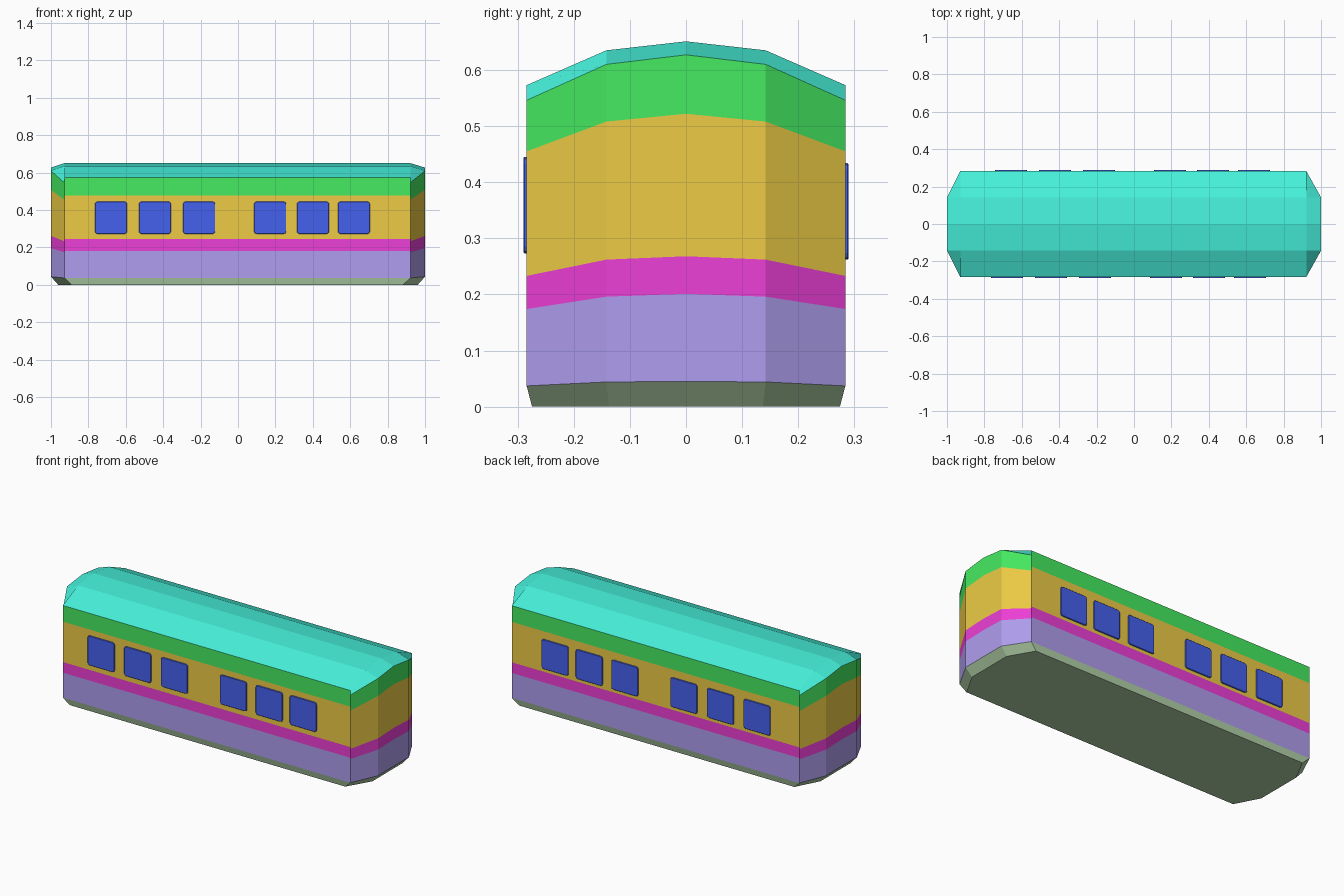
import bpy, bmesh

if "Cube" in bpy.data.objects:
    bpy.data.objects.remove(bpy.data.objects["Cube"])

W, H = 0.284, 0.142          # half width, half width of the flat end
XL, XR = -0.928, 0.921       # where the chamfered ends begin


def make(name, verts, faces, color):
    mesh = bpy.data.meshes.new(name)
    mesh.from_pydata(verts, [], faces)
    mesh.update()
    obj = bpy.data.objects.new(name, mesh)
    bpy.context.collection.objects.link(obj)
    mat = bpy.data.materials.get(color[0]) or bpy.data.materials.new(color[0])
    mat.diffuse_color = (*color[1], 1)
    mat.use_nodes = True
    mat.node_tree.nodes["Principled BSDF"].inputs["Base Color"].default_value = mat.diffuse_color
    mesh.materials.append(mat)
    return obj


TEAL = ("teal", (0.06, 0.87, 0.70))
GREEN = ("green", (0.06, 0.83, 0.12))
ORANGE = ("orange", (0.85, 0.60, 0.06))
MAGENTA = ("magenta", (0.85, 0.05, 0.68))
PURPLE = ("purple", (0.43, 0.34, 0.86))
SAGE = ("sage", (0.45, 0.65, 0.40))
BLUE = ("blue", (0.06, 0.12, 0.85))

# Plan walls, counter-clockwise: (points, kinds); kinds pick the band height
right_end = [(XR, -W), (1, -H), (1, 0), (1, H), (XR, W)]
left_end = [(XL, W), (-1, H), (-1, 0), (-1, -H), (XL, -W)]
end_kinds = ["corner", "mid", "centre", "mid", "corner"]
walls = [
    ([(XL, -W), (XR, -W)], ["side", "side"]),
    (right_end, end_kinds),
    ([(XR, W), (XL, W)], ["side", "side"]),
    (left_end, end_kinds),
]

# Band boundaries, bottom to top (they arch upwards on the ends)
levels = {
    "side":   [0.037, 0.182, 0.244, 0.479, 0.573],
    "corner": [0.037, 0.174, 0.233, 0.455, 0.546],
    "mid":    [0.044, 0.196, 0.262, 0.508, 0.610],
    "centre": [0.045, 0.201, 0.268, 0.522, 0.627],
}

# Body bands
bands = [("lower_band", PURPLE), ("trim_stripe", MAGENTA),
         ("window_band", ORANGE), ("upper_band", GREEN)]
for k, (name, color) in enumerate(bands):
    verts, faces = [], []
    for pts, kinds in walls:
        base = len(verts)
        for (x, y), kind in zip(pts, kinds):
            verts += [(x, y, levels[kind][k]), (x, y, levels[kind][k + 1])]
        for i in range(len(pts) - 1):
            a = base + 2 * i
            faces.append((a, a + 2, a + 3, a + 1))
    make(name, verts, faces, color)

# Underside skirt, tapering to a closed floor
verts = []
for pts, kinds in (walls[1], walls[3]):
    for (x, y), kind in zip(pts, kinds):
        s = 1 if x > 0 else -1
        verts.append((x, y, levels[kind][0]))
        verts.append((x - s * 0.039, y * 0.966, 0))
n = len(verts) // 2
faces = [(2 * i + 1, 2 * ((i + 1) % n) + 1, 2 * ((i + 1) % n), 2 * i) for i in range(n)]
faces.append(tuple(2 * i + 1 for i in reversed(range(n))))
make("underside_skirt", verts, faces, SAGE)

# Arched roof with sloping ends
ys = [-W, -H, 0, H, W]
arch = [0.573, 0.635, 0.651, 0.635, 0.573]
rim = [levels[k][-1] for k in end_kinds]
verts = [(x, y, z) for (x, y), z in zip(reversed(left_end), rim)]
for x in (XL, XR):
    verts += [(x, y, z) for y, z in zip(ys, arch)]
verts += [(x, y, z) for (x, y), z in zip(right_end, rim)]
faces = [(5 * i + j, 5 * i + j + 5, 5 * i + j + 6, 5 * i + j + 1)
         for i in range(3) for j in range(4)]
make("roof", verts, faces, TEAL)


# Windows: thin plates with rounded corners and a softened outer rim
def window(name, x, y, z):
    w, r, d = 0.0858, 0.012, 0.006
    s = 1 if y > 0 else -1
    bm = bmesh.new()
    bmesh.ops.create_cube(bm, size=1)
    for v in bm.verts:
        v.co.x *= 2 * w
        v.co.y *= 2 * d
        v.co.z *= 2 * w
    upright = [e for e in bm.edges if abs(e.verts[0].co.y - e.verts[1].co.y) > d]
    bmesh.ops.bevel(bm, geom=upright, offset=r, segments=2, profile=0.5, affect='EDGES')
    outer = [e for e in bm.edges if all(v.co.y * s > d * 0.9 for v in e.verts)]
    bmesh.ops.bevel(bm, geom=outer, offset=0.002, segments=1, affect='EDGES')
    obj = make(name, [], [], BLUE)
    bm.to_mesh(obj.data)
    bm.free()
    obj.location = (x, y, z)


for i, x in enumerate([-0.679, -0.444, -0.208, 0.172, 0.401, 0.620]):
    window(f"front_window_{i + 1}", x, -W, 0.359)
    window(f"back_window_{i + 1}", x + 0.021, W, 0.348)
